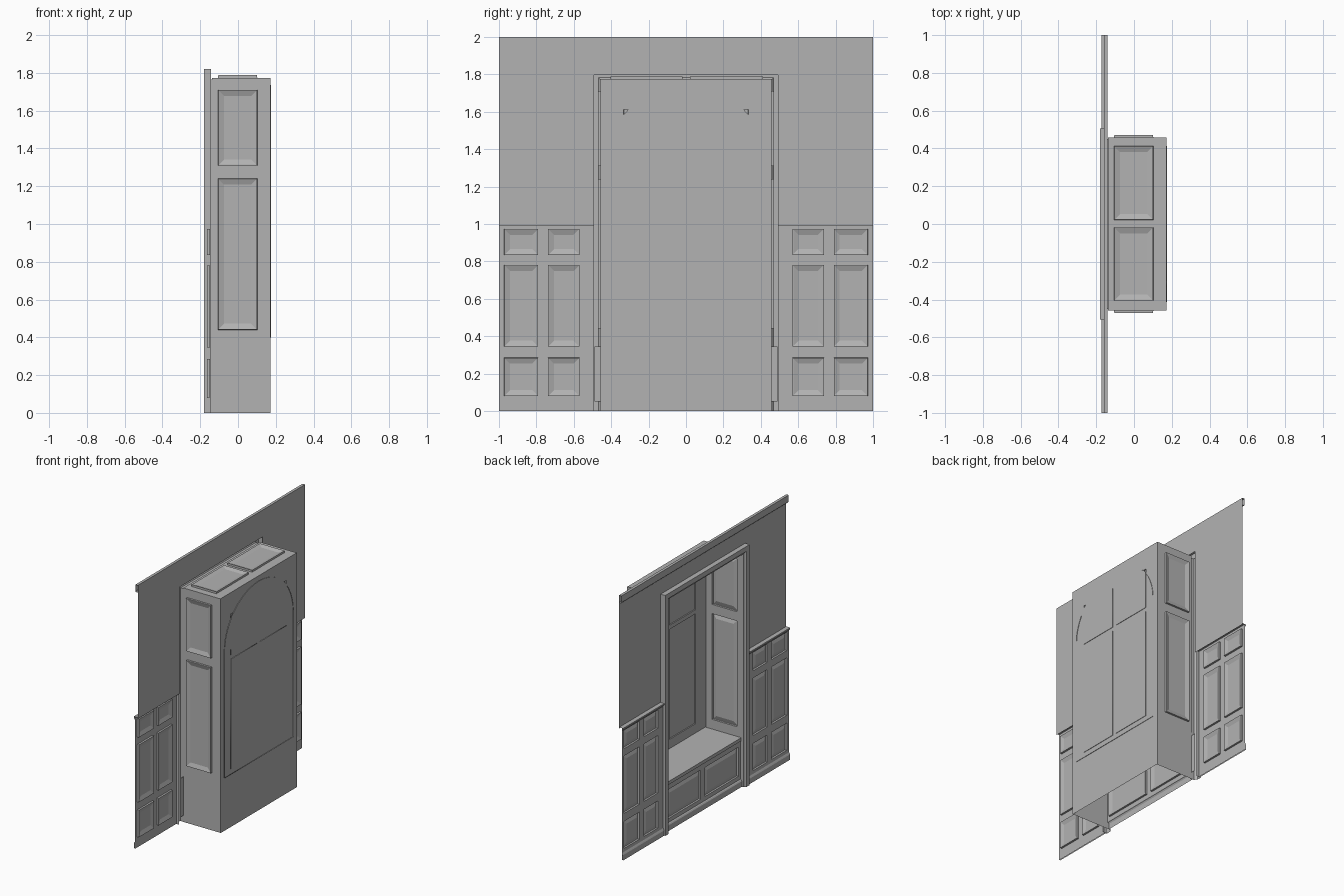
import bpy, bmesh, math
from mathutils import Vector, Matrix

if "Cube" in bpy.data.objects:
    bpy.data.objects.remove(bpy.data.objects["Cube"])

paint = bpy.data.materials.new("grey_paint")
paint.diffuse_color = (0.45, 0.45, 0.45, 1)
paint.use_nodes = True
paint.node_tree.nodes["Principled BSDF"].inputs["Base Color"].default_value = paint.diffuse_color


def link(name, me):
    me.materials.clear()
    me.materials.append(paint)
    ob = bpy.data.objects.new(name, me)
    bpy.context.scene.collection.objects.link(ob)
    return ob


def finish(name, bm):
    bmesh.ops.remove_doubles(bm, verts=bm.verts, dist=1e-5)
    me = bpy.data.meshes.new(name)
    bm.to_mesh(me)
    bm.free()
    return link(name, me)


def face(bm, pts):
    return bm.faces.new([bm.verts.new(p) for p in pts])


def panelled(name, us, vs, place, depth=0.014, slope=0.032, lip=0.004, field=0.004, fill=True):
    """Sheet cut into a grid; every odd cell is a sunk moulding with a raised field.
    place(u, v, d) maps to space, d pointing away from the room."""
    bm = bmesh.new()
    for i in range(len(us) - 1):
        for j in range(len(vs) - 1):
            def ring(inset, d):
                a, b, c, e = us[i] + inset, us[i + 1] - inset, vs[j] + inset, vs[j + 1] - inset
                return [place(a, c, d), place(b, c, d), place(b, e, d), place(a, e, d)]
            rings = [ring(0, 0)]
            sunk = i % 2 and j % 2
            if sunk:
                rings += [ring(0.0005, depth)]
                if slope:
                    rings += [ring(lip, depth), ring(slope, field)]
                for r, s in zip(rings, rings[1:]):
                    for k in range(4):
                        n = (k + 1) % 4
                        face(bm, [r[k], r[n], s[n], s[k]])
            if fill or not sunk:
                face(bm, rings[-1])
    # normals toward the room
    bm.faces.ensure_lookup_table()
    bm.normal_update()
    out = place(0, 0, 1) - place(0, 0, 0)
    if bm.faces[0].normal.dot(out) > 0:
        bmesh.ops.reverse_faces(bm, faces=bm.faces[:])
    return finish(name, bm)


def moulding(name, profile, y0, y1):
    """Open (x, z) profile run along y."""
    bm = bmesh.new()
    for (x0, z0), (x1, z1) in zip(profile, profile[1:]):
        face(bm, [(x0, y0, z0), (x1, y0, z1), (x1, y1, z1), (x0, y1, z0)])
    return finish(name, bm)


def box(name, lo, hi):
    bm = bmesh.new()
    bmesh.ops.create_cube(bm, size=1)
    for v in bm.verts:
        v.co = Vector([lo[k] if v.co[k] < 0 else hi[k] for k in range(3)])
    return finish(name, bm)


WALL, DADO, FRONT, BACK = -0.139, -0.163, -0.137, 0.172
HALF, TOP, SEAT = 0.457, 1.774, 0.37

# upper wall around the alcove opening
bm = bmesh.new()
for y0, y1, z0, z1 in ((-1, -0.493, 0.99, 1.945), (0.493, 1, 0.99, 1.945), (-0.493, 0.493, 1.797, 1.945)):
    face(bm, [(WALL, y0, z0), (WALL, y0, z1), (WALL, y1, z1), (WALL, y1, z0)])
finish("upper_wall", bm)

# crown board
moulding("crown_moulding", [(WALL, 1.945), (-0.156, 1.945), (-0.16, 1.95), (-0.16, 2.0),
                            (WALL, 2.0), (WALL, 1.945)], -1, 1)

# wainscot, chair rail and baseboard on both sides
for s, side in ((-1, "left"), (1, "right")):
    panelled("wainscot_" + side, [0.495, 0.57, 0.737, 0.79, 0.972, 1.0],
             [0.0, 0.08, 0.285, 0.345, 0.78, 0.835, 0.973, 1.0],
             lambda u, v, d: Vector((DADO + d, s * u, v)))
    ya, yb = sorted((s * 0.495, s * 1.0))
    moulding("chair_rail_" + side, [(DADO, 0.978), (-0.167, 0.983), (-0.172, 0.99),
                                    (-0.172, 1.0), (WALL, 1.0)], ya, yb)
    moulding("baseboard_" + side, [(DADO, 0.055), (-0.167, 0.048), (-0.171, 0.04),
                                   (-0.171, 0.0)], ya, yb)

# moulded casing around the opening, open at the back, mitred at the corners
profile = [(0, FRONT), (0, -0.165), (0.01, -0.17), (0.018, -0.18), (0.055, -0.18), (0.055, -0.142)]
bm = bmesh.new()
rows = []
for o, x in profile:
    y, z = 0.45 + o, 1.765 + o
    rows.append([(x, -y, 0), (x, -y, z), (x, y, z), (x, y, 0)])
for a, b in zip(rows, rows[1:]):
    for k in range(3):
        face(bm, [a[k], b[k], b[k + 1], a[k + 1]])
finish("opening_casing", bm)

# alcove sides (slightly set in below the seat) and ceiling
for s, side in ((-1, "left"), (1, "right")):
    panelled("alcove_side_" + side, [FRONT, -0.105, 0.102, BACK],
             [0.345, 0.44, 1.24, 1.31, 1.71, TOP],
             lambda u, v, d: Vector((u, s * (HALF + d), v)))
    panelled("seat_side_" + side, [FRONT, BACK], [0.0, 0.345],
             lambda u, v, d: Vector((u, s * (HALF - 0.006 + d), v)))
panelled("alcove_ceiling", [FRONT, -0.105, 0.102, BACK],
         [-HALF, -0.405, -0.018, 0.022, 0.412, HALF],
         lambda u, v, d: Vector((u, v, TOP + d)))

# window wall: outer skin with glass set in, inner skin with open reveals
ys = [-HALF, -0.333, -0.02, 0.015, 0.333, HALF]
zs = [0.44, 1.272, 1.303, 1.612]
panelled("window_outer", ys, [0.0] + zs + [TOP],
         lambda u, v, d: Vector((BACK + d, u, v)), depth=-0.01, slope=0)
panelled("window_inner", ys, [SEAT] + zs + [TOP],
         lambda u, v, d: Vector((BACK - 0.018 + d, u, v)), depth=0.008, slope=0, fill=False)

# thin arched board around the panes on the outside
curve = bpy.data.curves.new("arch_outline", "CURVE")
curve.dimensions, curve.fill_mode, curve.extrude = "2D", "BOTH", 0.002
arch = [(-0.412, 0.4), (0.412, 0.4)]
arch += [(0.412 * math.cos(math.pi * k / 24), 1.35 + 0.385 * math.sin(math.pi * k / 24)) for k in range(25)]
loops = [arch]
for a, b in ((-0.333, -0.02), (0.015, 0.333)):
    loops.append([(a, zs[0]), (b, zs[0]), (b, zs[1]), (a, zs[1])])
    top = [(a, zs[2]), (b, zs[2])]
    if b > 0.1:
        top += [(b, 1.585), (b - 0.025, zs[3]), (a, zs[3])]
    else:
        top += [(b, zs[3]), (a + 0.025, zs[3]), (a, 1.585)]
    loops.append(top)
for loop in loops:
    sp = curve.splines.new("POLY")
    sp.points.add(len(loop) - 1)
    for p, (y, z) in zip(sp.points, loop):
        p.co = (y, z, 0, 1)
    sp.use_cyclic_u = True
tmp = bpy.data.objects.new("arch_outline", curve)
me = bpy.data.meshes.new_from_object(tmp)
bpy.data.objects.remove(tmp)
# curve plane (x, y) turns into (y, z)
me.transform(Matrix(((0, 0, 1, BACK + 0.0015), (1, 0, 0, 0), (0, 1, 0, 0), (0, 0, 0, 1))))
link("window_arch", me)

# window seat: top, panelled front, plinth
box("seat_top", (-0.147, -0.451, 0.345), (BACK - 0.002, 0.451, SEAT))
panelled("seat_front", [-0.49, -0.425, -0.025, 0.025, 0.425, 0.49], [0.05, 0.085, 0.305, 0.345],
         lambda u, v, d: Vector((FRONT - 0.003 + d, u, v)))
moulding("seat_plinth", [(FRONT - 0.003, 0.055), (-0.147, 0.05), (-0.152, 0.042), (-0.152, 0.0)], -0.45, 0.45)
